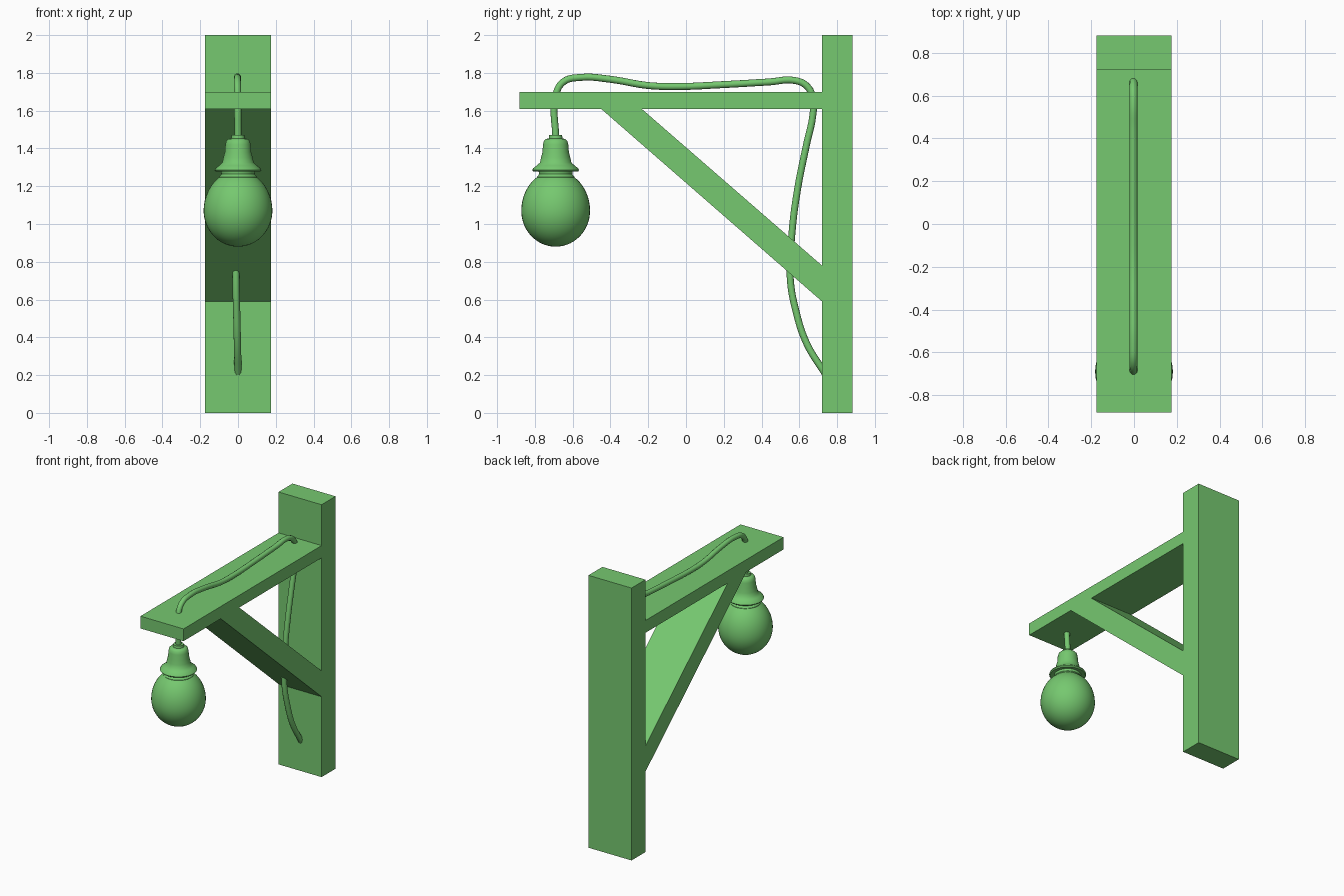
import bpy, bmesh, math

if "Cube" in bpy.data.objects:
    bpy.data.objects.remove(bpy.data.objects["Cube"])

W = 0.175        # half width of the timbers
LAMP_Y = -0.69   # hanging position of the lamp


def timber(name, profile):
    """Extrude a closed (y, z) outline across the timber width."""
    bm = bmesh.new()
    face = bm.faces.new([bm.verts.new((-W, y, z)) for y, z in profile])
    ext = bmesh.ops.extrude_face_region(bm, geom=[face])
    moved = [v for v in ext["geom"] if isinstance(v, bmesh.types.BMVert)]
    bmesh.ops.translate(bm, verts=moved, vec=(2 * W, 0, 0))
    bmesh.ops.recalc_face_normals(bm, faces=bm.faces)
    return finish(name, bm)


def lathe(name, profile, steps=40):
    """Revolve an (r, z) profile around the lamp axis."""
    bm = bmesh.new()
    verts = [bm.verts.new((r, LAMP_Y, z)) for r, z in profile]
    edges = [bm.edges.new(pair) for pair in zip(verts, verts[1:])]
    bmesh.ops.spin(bm, geom=verts + edges, cent=(0, LAMP_Y, 0), axis=(0, 0, 1),
                   angle=2 * math.pi, steps=steps)
    bmesh.ops.remove_doubles(bm, verts=bm.verts, dist=1e-4)
    bmesh.ops.recalc_face_normals(bm, faces=bm.faces)
    ob = finish(name, bm)
    bpy.ops.object.select_all(action='DESELECT')
    ob.select_set(True)
    bpy.context.view_layer.objects.active = ob
    bpy.ops.object.shade_smooth_by_angle(angle=math.radians(40))
    return ob


def finish(name, bm):
    me = bpy.data.meshes.new(name)
    bm.to_mesh(me)
    bm.free()
    ob = bpy.data.objects.new(name, me)
    bpy.context.collection.objects.link(ob)
    ob.data.materials.append(green)
    return ob


green = bpy.data.materials.new("green")
green.diffuse_color = (0.18, 0.58, 0.16, 1)
green.use_nodes = True
green.node_tree.nodes["Principled BSDF"].inputs["Base Color"].default_value = green.diffuse_color

# Wooden bracket
timber("post", [(0.72, 0), (0.882, 0), (0.882, 2), (0.72, 2)])
timber("arm", [(-0.882, 1.61), (0.72, 1.61), (0.72, 1.70), (-0.882, 1.70)])
timber("brace", [(-0.45, 1.61), (0.72, 0.59), (0.72, 0.78), (-0.235, 1.61)])

# Lamp socket with flared collar
lathe("socket", [(0, 1.47), (0.034, 1.47), (0.036, 1.453), (0.052, 1.45), (0.062, 1.44),
                 (0.067, 1.42), (0.07, 1.38), (0.078, 1.35), (0.083, 1.325),
                 (0.1, 1.31), (0.119, 1.295), (0.124, 1.285), (0.118, 1.277),
                 (0.09, 1.28), (0.088, 1.262), (0.1, 1.25), (0.1, 1.24), (0, 1.24)])

# Globe bulb: egg-shaped body rising to a neck
globe = [(0.085, 1.27), (0.096, 1.25)]
for i in range(25):
    a = math.radians(57 - i * 147 / 24)
    height = 0.212 if a > 0 else 0.19
    globe.append((0.182 * max(math.cos(a), 0), 1.07 + height * math.sin(a)))
lathe("bulb", globe)

# Cable from the post, through the brace and the arm, down to the lamp
path = [(0, 0.735, 0.21), (-0.003, 0.64, 0.365), (-0.007, 0.583, 0.535), (-0.011, 0.552, 0.71),
        (-0.01, 0.56, 0.94), (-0.006, 0.59, 1.18), (-0.004, 0.638, 1.42), (-0.003, 0.672, 1.58),
        (-0.003, 0.672, 1.665), (-0.003, 0.64, 1.73), (-0.003, 0.575, 1.76),
        (-0.003, 0.44, 1.752), (-0.003, 0.18, 1.737), (-0.003, -0.03, 1.728),
        (-0.003, -0.20, 1.733), (-0.003, -0.40, 1.766), (-0.003, -0.56, 1.776),
        (-0.003, -0.65, 1.752), (-0.002, LAMP_Y, 1.68), (0, LAMP_Y, 1.46)]
cu = bpy.data.curves.new("cable", 'CURVE')
cu.dimensions = '3D'
cu.bevel_depth = 0.019
cu.bevel_resolution = 3
cu.resolution_u = 5
cu.use_fill_caps = True
spline = cu.splines.new('BEZIER')
spline.bezier_points.add(len(path) - 1)
for p, co in zip(spline.bezier_points, path):
    p.co = co
    p.handle_left_type = p.handle_right_type = 'AUTO'
cu.materials.append(green)
bpy.context.collection.objects.link(bpy.data.objects.new("cable", cu))
